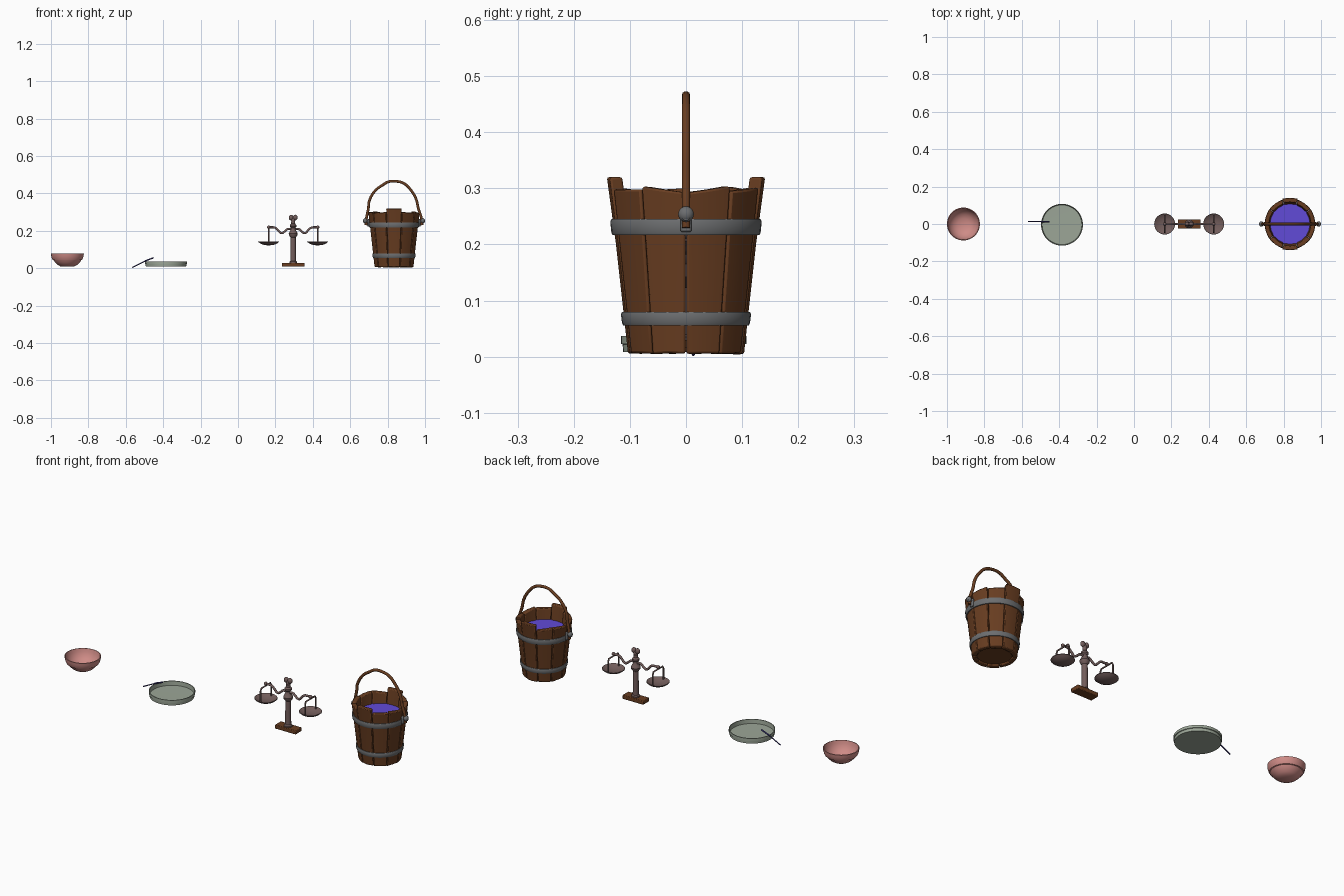
import bpy, bmesh, math, random
from mathutils import Vector

if "Cube" in bpy.data.objects:
    bpy.data.objects.remove(bpy.data.objects["Cube"])
random.seed(4)


def mat(name, rgb):
    m = bpy.data.materials.new(name)
    m.diffuse_color = (*rgb, 1)
    m.use_nodes = True
    m.node_tree.nodes["Principled BSDF"].inputs["Base Color"].default_value = m.diffuse_color
    return m


PINK = mat("pink clay", (0.62, 0.26, 0.24))
GLASS = mat("grey green glass", (0.33, 0.38, 0.31))
NAVY = mat("dark blue steel", (0.035, 0.03, 0.16))
BRONZE = mat("dark bronze", (0.17, 0.11, 0.105))
WOOD = mat("brown wood", (0.14, 0.047, 0.015))
IRON = mat("grey iron", (0.15, 0.155, 0.16))
PURPLE = mat("purple liquid", (0.12, 0.07, 0.68))


def finish(bm, name, m, loc=(0, 0, 0), angle=35, bevel=0):
    bmesh.ops.recalc_face_normals(bm, faces=bm.faces)
    me = bpy.data.meshes.new(name)
    bm.to_mesh(me)
    bm.free()
    ob = bpy.data.objects.new(name, me)
    bpy.context.collection.objects.link(ob)
    ob.location = loc
    me.materials.append(m)
    if bevel:
        b = ob.modifiers.new("soft edges", 'BEVEL')
        b.width, b.segments = bevel, 2
    bpy.ops.object.select_all(action='DESELECT')
    ob.select_set(True)
    bpy.context.view_layer.objects.active = ob
    bpy.ops.object.shade_smooth_by_angle(angle=math.radians(angle))
    return ob


def lathe(name, prof, m, loc, n=40, closed=False, angle=35):
    """Turn an (r, z) profile about the z axis."""
    bm = bmesh.new()
    vs = [bm.verts.new((r, 0, z)) for r, z in prof]
    for a, b in zip(vs, vs[1:] + vs[:1] if closed else vs[1:]):
        bm.edges.new((a, b))
    bmesh.ops.spin(bm, geom=bm.verts[:] + bm.edges[:], cent=(0, 0, 0), axis=(0, 0, 1),
                   angle=math.tau, steps=n, use_merge=True)
    bmesh.ops.remove_doubles(bm, verts=bm.verts, dist=1e-5)
    return finish(bm, name, m, loc, angle)


def box(name, size, m, loc, bevel=0.002):
    bm = bmesh.new()
    bmesh.ops.create_cube(bm, size=1)
    bmesh.ops.scale(bm, vec=size, verts=bm.verts)
    return finish(bm, name, m, loc, bevel=bevel)


def tube(name, pts, r, m, smooth=True, radii=None):
    cu = bpy.data.curves.new(name, 'CURVE')
    cu.dimensions = '3D'
    cu.bevel_depth, cu.bevel_resolution, cu.use_fill_caps = r, 3, True
    cu.resolution_u = 6
    if smooth:
        s = cu.splines.new('BEZIER')
        s.bezier_points.add(len(pts) - 1)
        for p, c in zip(s.bezier_points, pts):
            p.co = c
            p.handle_left_type = p.handle_right_type = 'AUTO'
    else:
        s = cu.splines.new('POLY')
        s.points.add(len(pts) - 1)
        for i, c in enumerate(pts):
            s.points[i].co = (*c, 1)
            s.points[i].radius = radii[i] if radii else 1
    ob = bpy.data.objects.new(name, cu)
    bpy.context.collection.objects.link(ob)
    cu.materials.append(m)
    return ob


def ball(name, r, m, loc, scale=(1, 1, 1)):
    bm = bmesh.new()
    bmesh.ops.create_uvsphere(bm, u_segments=16, v_segments=10, radius=r)
    bmesh.ops.scale(bm, vec=scale, verts=bm.verts)
    return finish(bm, name, m, loc)


# --- clay bowl with a stepped outside
lathe("bowl", [(0, .008), (.034, .008), (.052, .018), (.067, .032), (.074, .043), (.079, .045),
               (.083, .053), (.0865, .066), (.088, .079), (.084, .08), (.08, .064), (.07, .043),
               (.052, .026), (.03, .017), (0, .014)], PINK, (-.912, 0, 0), 48)

# --- shallow glass dish with a needle leaning on the rim
lathe("dish", [(0, .008), (.108, .008), (.109, .022), (.112, .023), (.112, .037),
               (.108, .037), (.106, .015), (0, .014)], GLASS, (-.385, -.004, 0), 48)
tube("needle", [(-.565, .013, .004), (-.5, .013, .0365), (-.495, .013, .0395), (-.452, .013, .056)],
     .0035, NAVY, False, [.8, .8, 1.1, 1.1])

# --- balance scales: base, post and finial
CX = .295
box("scale_base", (.122, .05, .021), WOOD, (CX, 0, .0185), .003)
lathe("scale_post", [(0, .028), (.02, .028), (.02, .035), (.015, .04), (.014, .165), (.022, .175),
                     (.024, .185), (.019, .196), (.013, .205), (.012, .215), (.018, .222),
                     (.018, .23), (.011, .238), (.011, .25), (0, .256)], BRONZE, (CX, 0, 0), 16)
for s in (-1, 1):
    ball("finial_lobe", .015, BRONZE, (CX + s * .011, 0, .271), (.85, .7, 1))
ball("finial_tip", .014, BRONZE, (CX, 0, .257), (.8, .7, 1.1))

# wavy beam, hangers and pans
for s in (-1, 1):
    px = CX + s * .131
    tube("scale_beam", [(CX, 0, .206), (CX + s * .028, 0, .21), (CX + s * .045, 0, .197),
                        (CX + s * .062, 0, .188), (CX + s * .08, 0, .203), (CX + s * .095, 0, .216),
                        (px, 0, .219)], .006, BRONZE)
    ball("beam_end", .009, BRONZE, (px, 0, .219))
    tube("pan_hanger", [(px, -.045, .138), (px, -.045, .195), (px, -.038, .208), (px, .038, .208),
                        (px, .045, .195), (px, .045, .138)], .0042, BRONZE, False)
    lathe("scale_pan", [(0, .122), (.025, .124), (.045, .132), (.056, .141), (.055, .144),
                        (.044, .137), (.025, .13), (0, .128)], BRONZE, (px, 0, 0), 32)

# --- wooden bucket: ten separate staves
BX = .834


def stave(i):
    mid = math.radians(90 + 36 * i)
    tall = i in (0, 5)
    top = .32 if tall else .298
    half = math.radians(17.5)
    tilt = 0 if tall else random.uniform(-.006, .006)
    bm = bmesh.new()
    rows = []
    for k, z in enumerate((.007, .1, .2, top)):
        outer = .106 + .033 * (z - .007) / .29 + (.003 if tall and k == 3 else 0)
        ring = []
        for r, ts in ((outer, (-1, 0, 1)), (outer - .024, (1, 0, -1))):
            for t in ts:
                a = mid + t * half
                rr = r * (.985 if t else .975)
                zz = z + (tilt * t if k == 3 else random.uniform(-.003, .001) if k == 0 else 0)
                ring.append(bm.verts.new((rr * math.cos(a), rr * math.sin(a), zz)))
        rows.append(ring)
    for lo, hi in zip(rows, rows[1:]):
        for j in range(6):
            bm.faces.new((lo[j], lo[(j + 1) % 6], hi[(j + 1) % 6], hi[j]))
    for ring in (rows[0], rows[-1]):
        for q in ((0, 1, 4, 5), (1, 2, 3, 4)):
            bm.faces.new([ring[j] for j in q])
    finish(bm, "bucket_stave", WOOD, (BX, 0, 0), 30, .004)


for i in range(10):
    stave(i)


# floor, liquid, iron hoops
lathe("bucket_floor", [(0, .016), (.09, .016), (.09, .03), (0, .03)], WOOD, (BX, 0, 0), 30)
lathe("liquid", [(0, .235), (.113, .235), (.113, .243), (0, .243)], PURPLE, (BX, 0, 0), 30)
for r, z, h in ((.111, .068, .012), (.13, .231, .014)):
    lathe("bucket_hoop", [(r - .008, z - h), (r + .001, z - h), (r + .003, z - h + .004),
                          (r + .005, z + h - .004), (r + .003, z + h), (r - .008, z + h)],
          IRON, (BX, 0, 0), 40, True)

# bolts and lugs that hold the handle
for s in (-1, 1):
    ball("handle_bolt", .014, IRON, (BX + s * .154, 0, .254), (.85, 1, 1))
    bm = bmesh.new()
    bmesh.ops.create_cone(bm, cap_ends=True, segments=12, radius1=.007, radius2=.007, depth=.05)
    pin = finish(bm, "handle_pin", IRON, (BX + s * .138, 0, .25))
    pin.rotation_euler = (0, math.radians(90), 0)
    box("handle_lug", (.012, .02, .04), IRON, (BX + s * .136, 0, .242), .004)

# bent wooden handle
tube("bucket_handle", [(BX - .15, 0, .23), (BX - .147, 0, .27), (BX - .137, 0, .32),
                       (BX - .132, 0, .36), (BX - .1, 0, .415), (BX - .06, 0, .445),
                       (BX - .03, 0, .462), (BX + .01, 0, .465), (BX + .055, 0, .452),
                       (BX + .09, 0, .418), (BX + .118, 0, .37), (BX + .13, 0, .32),
                       (BX + .146, 0, .27), (BX + .15, 0, .23)], .0075, WOOD)
